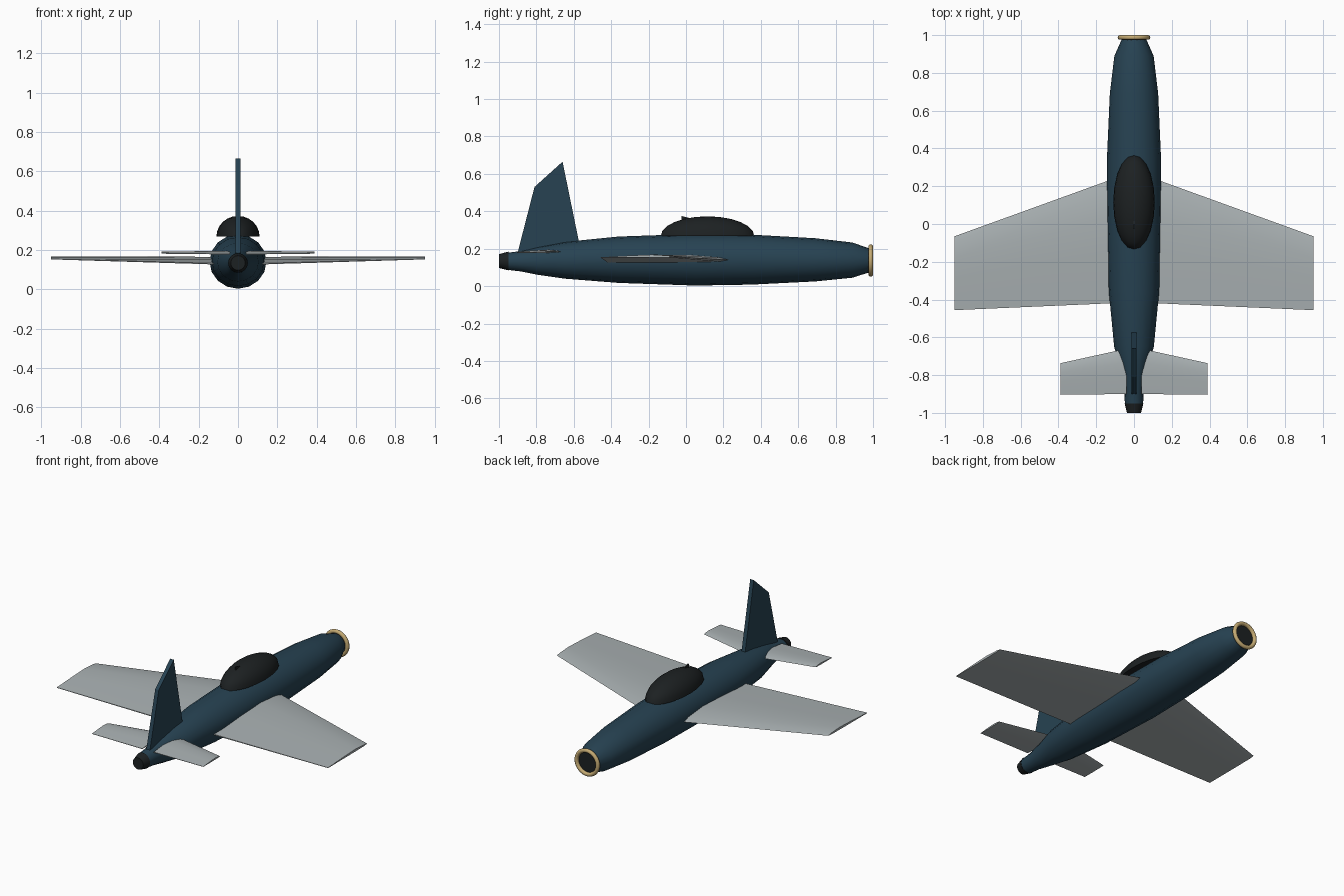
import bpy, bmesh, math

if "Cube" in bpy.data.objects:
    bpy.data.objects.remove(bpy.data.objects["Cube"])

def material(name, rgb):
    m = bpy.data.materials.new(name)
    m.diffuse_color = (*rgb, 1)
    m.use_nodes = True
    m.node_tree.nodes["Principled BSDF"].inputs["Base Color"].default_value = m.diffuse_color
    return m

BLUE = material("navy", (0.02, 0.055, 0.085))
DARK = material("dark", (0.012, 0.015, 0.016))
BRASS = material("brass", (0.55, 0.4, 0.17))
GREY = material("light_grey", (0.4, 0.44, 0.45))

def finish(name, bm, mat, angle=30):
    bmesh.ops.recalc_face_normals(bm, faces=bm.faces)
    me = bpy.data.meshes.new(name)
    bm.to_mesh(me)
    bm.free()
    ob = bpy.data.objects.new(name, me)
    bpy.context.collection.objects.link(ob)
    me.materials.append(mat)
    bpy.ops.object.select_all(action='DESELECT')
    ob.select_set(True)
    bpy.context.view_layer.objects.active = ob
    bpy.ops.object.shade_smooth_by_angle(angle=math.radians(angle))
    return ob

def loft(name, rings, mat):
    """Skin a list of closed point loops and cap both ends."""
    bm = bmesh.new()
    loops = [[bm.verts.new(p) for p in r] for r in rings]
    n = len(loops[0])
    for a, b in zip(loops, loops[1:]):
        for i in range(n):
            j = (i + 1) % n
            bm.faces.new((a[i], a[j], b[j], b[i]))
    bm.faces.new(loops[0])
    bm.faces.new(loops[-1])
    return finish(name, bm, mat)

def circle(y, r, z, rz=None, n=16):
    rz = rz or r
    return [(r * math.cos(2 * math.pi * i / n), y, z + rz * math.sin(2 * math.pi * i / n))
            for i in range(n)]

# Fuselage: y, half width, bottom z, top z
sections = [(-0.955, 0.048, 0.087, 0.178), (-0.88, 0.052, 0.078, 0.188),
            (-0.79, 0.066, 0.060, 0.210), (-0.65, 0.105, 0.040, 0.236),
            (-0.36, 0.133, 0.017, 0.265), (0.05, 0.145, 0.003, 0.279),
            (0.35, 0.143, 0.008, 0.275), (0.69, 0.128, 0.025, 0.256),
            (0.89, 0.104, 0.045, 0.233), (0.975, 0.066, 0.072, 0.203)]
loft("fuselage", [circle(y, w, (b + t) / 2, (t - b) / 2) for y, w, b, t in sections], BLUE)

# Tail exhaust and nose intake
loft("exhaust", [circle(-1, 0.037, 0.134), circle(-0.95, 0.05, 0.134)], DARK)
loft("intake_disc", [circle(0.97, 0.066, 0.137, n=24), circle(0.982, 0.066, 0.137, n=24)], DARK)
bpy.ops.mesh.primitive_torus_add(major_radius=0.074, minor_radius=0.0125, major_segments=32,
                                 minor_segments=10, location=(0, 0.9875, 0.137),
                                 rotation=(math.pi / 2, 0, 0))
ring = bpy.context.object
ring.name = "intake_ring"
ring.data.materials.append(BRASS)
bpy.ops.object.shade_smooth_by_angle(angle=math.radians(60))

# Canopy: half ellipsoid
bm = bmesh.new()
bmesh.ops.create_uvsphere(bm, u_segments=20, v_segments=12, radius=1)
cut = bmesh.ops.bisect_plane(bm, geom=bm.verts[:] + bm.edges[:] + bm.faces[:],
                             plane_co=(0, 0, 0), plane_no=(0, 0, 1), clear_inner=True)
bmesh.ops.holes_fill(bm, edges=[e for e in bm.edges if e.is_boundary])
canopy = finish("canopy", bm, DARK)
canopy.scale = (0.11, 0.25, 0.105)
canopy.location = (0, 0.115, 0.268)

# Wings and stabilisers: airfoil sections lofted from root to tip, mirrored
AIRFOIL = [(0, 0.35), (0.08, 0.7), (0.3, 1), (0.6, 0.7), (1, 0.15),
           (1, 0), (0.5, 0), (0.08, 0.1)]

def airfoil(x, lead, trail, z, h):
    return [(x, lead + (trail - lead) * t, z + h * k) for t, k in AIRFOIL]

def surface(name, root, tip):
    ob = loft(name, [airfoil(*root), airfoil(*tip)], GREY)
    mod = ob.modifiers.new("mirror", 'MIRROR')
    mod.use_axis[0] = True

surface("wings", (0.08, 0.25, -0.418, 0.125, 0.04), (0.95, -0.065, -0.456, 0.152, 0.016))
surface("stabilisers", (0.04, -0.66, -0.9, 0.177, 0.018), (0.39, -0.737, -0.904, 0.181, 0.011))

# Tail fin and small mast on the canopy: flat plates
def plate(name, outline, half, mat):
    loft(name, [[(x, y, z) for y, z in outline] for x in (-half, half)], mat)

plate("fin", [(-0.905, 0.16), (-0.81, 0.53), (-0.66, 0.665), (-0.565, 0.2)], 0.0125, BLUE)
plate("mast", [(-0.025, 0.3), (-0.025, 0.375), (0.015, 0.365), (0.015, 0.3)], 0.004, DARK)
